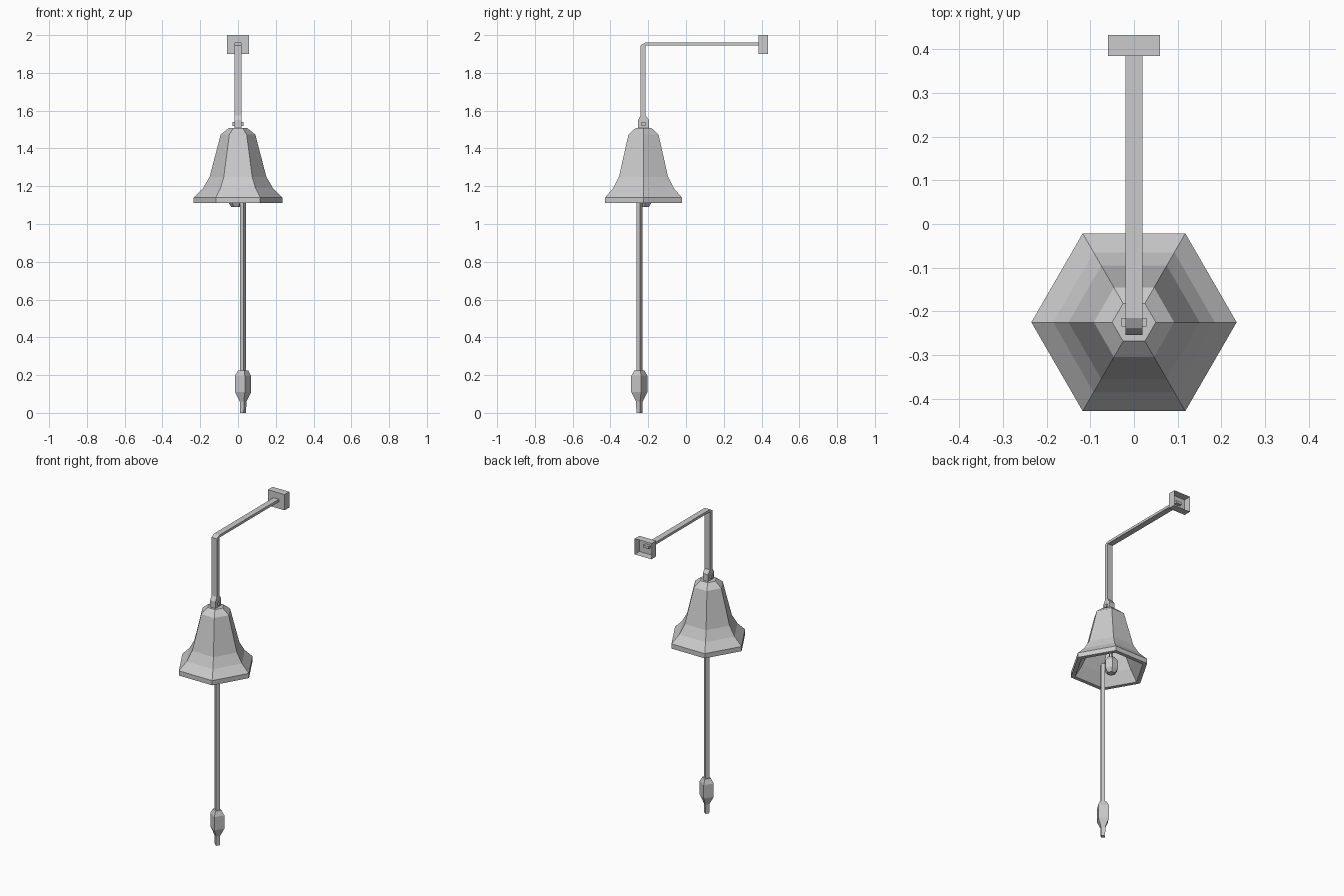
import bpy
import bmesh
from math import cos, sin, radians, tau

if "Cube" in bpy.data.objects:
    bpy.data.objects.remove(bpy.data.objects["Cube"])


def make_object(name, bm, fix_normals=True):
    if fix_normals:
        bmesh.ops.recalc_face_normals(bm, faces=bm.faces[:])
    mesh = bpy.data.meshes.new(name)
    bm.to_mesh(mesh)
    bm.free()
    ob = bpy.data.objects.new(name, mesh)
    bpy.context.collection.objects.link(ob)
    return ob


def lathe(name, profile, centre, sides, turn=0.0):
    """Faceted revolve of (radius, z) points, capped at both ends."""
    bm = bmesh.new()
    rings = []
    for r, z in profile:
        angles = [radians(turn) + tau * i / sides for i in range(sides)]
        rings.append([bm.verts.new((centre[0] + r * cos(a), centre[1] + r * sin(a), z))
                      for a in angles])
    for low, high in zip(rings, rings[1:]):
        for i in range(sides):
            j = (i + 1) % sides
            bm.faces.new((low[i], low[j], high[j], high[i]))
    bm.faces.new(rings[0])
    bm.faces.new(rings[-1])
    return make_object(name, bm)


def extrude_x(name, outline, half_width):
    """Extrude a (y, z) outline symmetrically along x."""
    bm = bmesh.new()
    face = bm.faces.new([bm.verts.new((-half_width, y, z)) for y, z in outline])
    new = bmesh.ops.extrude_face_region(bm, geom=[face], use_keep_orig=True)["geom"]
    moved = [v for v in new if isinstance(v, bmesh.types.BMVert)]
    bmesh.ops.translate(bm, verts=moved, vec=(2 * half_width, 0, 0))
    return make_object(name, bm)


def box(name, centre, size, open_back=False):
    bm = bmesh.new()
    bmesh.ops.create_cube(bm, size=1)
    bmesh.ops.scale(bm, verts=bm.verts, vec=size)
    bmesh.ops.translate(bm, verts=bm.verts, vec=centre)
    if open_back:
        back = [f for f in bm.faces if f.normal.y > 0.9]
        bmesh.ops.delete(bm, geom=back, context='FACES_ONLY')
    return make_object(name, bm, not open_back)


BELL = (0, -0.225)

# Wall mount, open at the back
box("wall_mount", (0, 0.409, 1.95), (0.118, 0.048, 0.1), open_back=True)

# Bent arm ending in the hanger block
extrude_x("bracket_arm", [
    (0.405, 1.944), (0.405, 1.96), (-0.215, 1.96), (-0.24, 1.946),
    (-0.24, 1.575), (-0.254, 1.55), (-0.254, 1.5), (-0.196, 1.5),
    (-0.196, 1.55), (-0.214, 1.575), (-0.214, 1.944)], 0.019)

# Pin through the hanger
box("hanger_pin", (0, -0.225, 1.53), (0.058, 0.02, 0.02))

# Hexagonal bell: inner wall up from the crown, round the rim, outer wall back up
lathe("bell", [
    (0.04, 1.475), (0.075, 1.455), (0.128, 1.25), (0.163, 1.18), (0.208, 1.11),
    (0.235, 1.11), (0.235, 1.14), (0.185, 1.19), (0.15, 1.25),
    (0.092, 1.473), (0.05, 1.507)], BELL, 6)

# Clapper on its stem
lathe("clapper", [
    (0.025, 1.09), (0.042, 1.115), (0.042, 1.165), (0.022, 1.195),
    (0.012, 1.2), (0.012, 1.48)], (-0.01, -0.218), 6)

# Pull rope with its grip
lathe("pull_rope", [
    (0.016, 0.0), (0.018, 0.06), (0.044, 0.11), (0.044, 0.195),
    (0.027, 0.225), (0.0165, 0.225), (0.0165, 1.15)], (0.027, -0.247), 4, 12)
